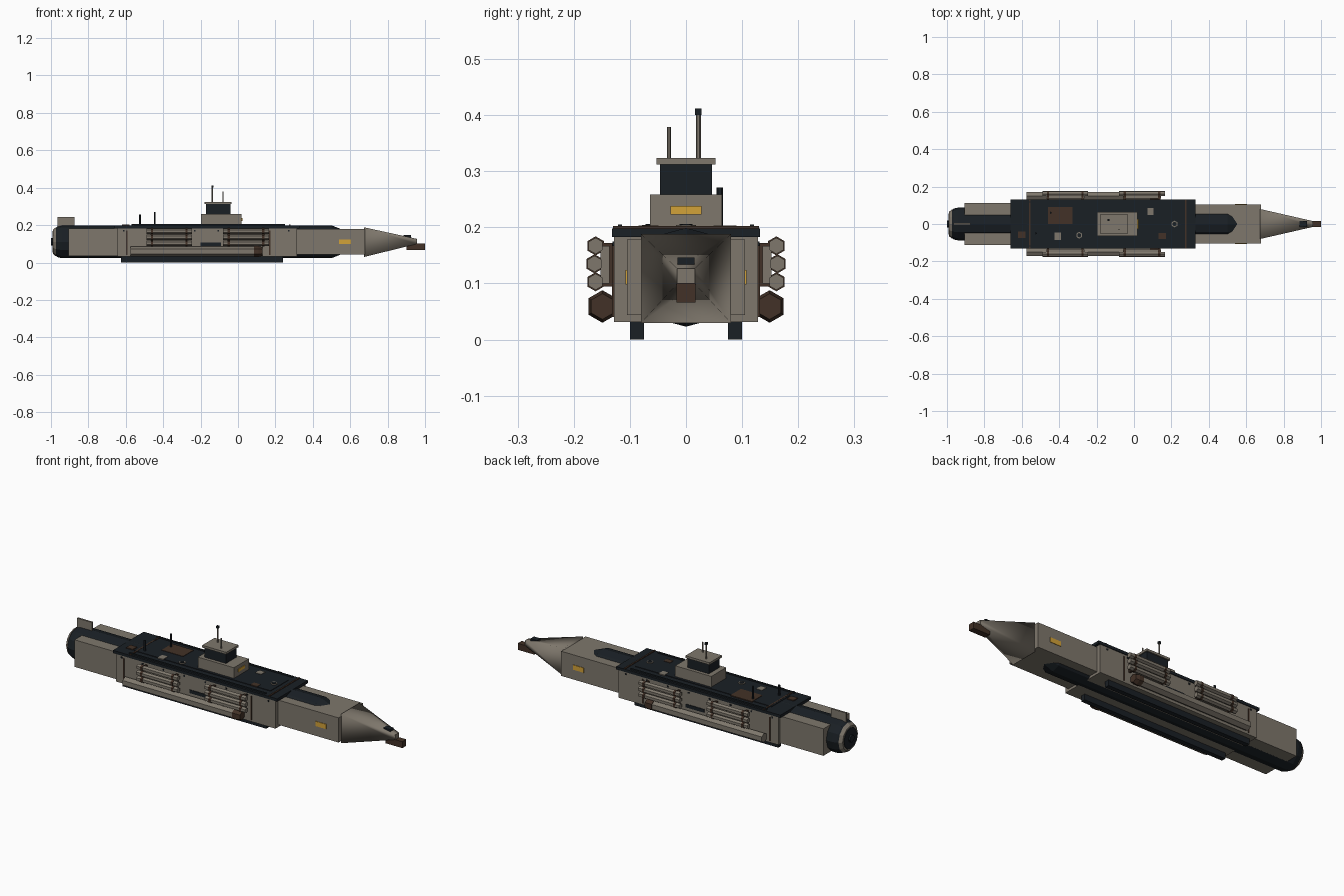
import bpy, bmesh, math

if "Cube" in bpy.data.objects:
    bpy.data.objects.remove(bpy.data.objects["Cube"])

def material(name, rgb):
    m = bpy.data.materials.new(name)
    m.diffuse_color = (*rgb, 1)
    m.use_nodes = True
    m.node_tree.nodes["Principled BSDF"].inputs["Base Color"].default_value = m.diffuse_color
    return m

TAN = material("tan_paint", (0.21, 0.185, 0.15))
DARK = material("dark_rubber", (0.010, 0.014, 0.018))
RUST = material("rust", (0.055, 0.031, 0.02))
AMBER = material("amber", (0.65, 0.36, 0.04))

def finish(name, bm, mat, smooth=False):
    bmesh.ops.recalc_face_normals(bm, faces=bm.faces)
    me = bpy.data.meshes.new(name)
    bm.to_mesh(me)
    bm.free()
    me.materials.append(mat)
    for p in me.polygons:
        p.use_smooth = smooth
    ob = bpy.data.objects.new(name, me)
    bpy.context.collection.objects.link(ob)
    return ob

def box(name, x, y, z, mat):
    """Box from (min, max) ranges."""
    bm = bmesh.new()
    bmesh.ops.create_cube(bm, size=1)
    for v in bm.verts:
        for i, (a, b) in enumerate((x, y, z)):
            v.co[i] = a if v.co[i] < 0 else b
    return finish(name, bm, mat)

def lathe(name, profile, cy, cz, mat, sides=6, phase=0.0):
    """Faceted body along x from (x, radius) rings; phase 0 puts a corner on top."""
    bm = bmesh.new()
    rings = []
    for x, r in profile:
        rings.append([bm.verts.new((x, cy + r * math.sin(phase + math.tau * i / sides),
                                    cz + r * math.cos(phase + math.tau * i / sides)))
                      for i in range(sides)])
    for a, b in zip(rings, rings[1:]):
        for i in range(sides):
            j = (i + 1) % sides
            bm.faces.new((a[i], a[j], b[j], b[i]))
    bm.faces.new(rings[0])
    bm.faces.new(rings[-1])
    return finish(name, bm, mat)

def post(name, x, y, z0, z1, r, mat, sides=6):
    bm = bmesh.new()
    bmesh.ops.create_cone(bm, cap_ends=True, segments=sides, radius1=r, radius2=r, depth=z1 - z0)
    bmesh.ops.translate(bm, verts=bm.verts, vec=(x, y, (z0 + z1) / 2))
    return finish(name, bm, mat)

def sym(a, b, s):
    return tuple(sorted((a * s, b * s)))

# Pressure core and stern
lathe("core", [(-0.985, 0.066), (-0.965, 0.082), (-0.94, 0.088), (0.50, 0.088), (0.60, 0.048)],
      0, 0.111, DARK, 12)
lathe("stern_ring", [(-0.988, 0.066), (-0.972, 0.079)], 0, 0.111, TAN, 12)
lathe("stern_plate", [(-0.991, 0.057), (-0.98, 0.057)], 0, 0.111, DARK, 12)
lathe("stern_hub", [(-1.0, 0.02), (-0.985, 0.02)], 0, 0.111, DARK, 8)
box("tail_fin", (-0.965, -0.875), (-0.005, 0.005), (0.18, 0.243), TAN)

# Hull sections
box("aft_hull", (-0.905, -0.64), (-0.112, 0.112), (0.035, 0.182), TAN)
box("mid_hull", (-0.645, 0.315), (-0.128, 0.128), (0.031, 0.184), TAN)
box("forward_hull", (0.31, 0.678), (-0.105, 0.105), (0.044, 0.178), TAN)

# Nose: four sided taper with soft shading
bm = bmesh.new()
rings = [[bm.verts.new((x, sy * w, zc + sz * h)) for sy, sz in ((-1, -1), (1, -1), (1, 1), (-1, 1))]
         for x, w, zc, h in ((0.675, 0.08, 0.109, 0.079), (0.955, 0.016, 0.113, 0.014))]
for i in range(4):
    j = (i + 1) % 4
    bm.faces.new((rings[0][i], rings[0][j], rings[1][j], rings[1][i]))
bm.faces.new(rings[0])
finish("nose", bm, TAN, True)
box("nose_tip", (0.95, 0.958), (-0.016, 0.016), (0.099, 0.127), TAN)
box("nose_ram", (0.90, 1.0), (-0.017, 0.017), (0.066, 0.101), RUST)
box("nose_sensor", (0.885, 0.925), (-0.015, 0.015), (0.125, 0.146), DARK)

# Deck and its fittings
box("deck", (-0.66, 0.328), (-0.132, 0.132), (0.183, 0.198), DARK)
box("deck_plate", (-0.57, 0.25), (-0.078, 0.078), (0.197, 0.201), DARK)
for i, x in enumerate((-0.557, 0.278)):
    box(f"deck_seam_{i}", (x - 0.004, x + 0.004), (-0.13, 0.13), (0.196, 0.202), RUST)
for i, (x, y, w, d, m) in enumerate(((-0.395, 0.045, 0.065, 0.045, RUST), (0.088, 0.067, 0.017, 0.018, TAN),
                                     (-0.408, -0.065, 0.017, 0.02, TAN), (-0.6, -0.057, 0.02, 0.018, RUST),
                                     (0.15, -0.064, 0.02, 0.015, RUST))):
    box(f"deck_patch_{i}", (x - w, x + w), (y - d, y + d), (0.196, 0.203), m)
for i, (x, y) in enumerate(((-0.293, -0.06), (0.217, 0.0))):
    post(f"hatch_rim_{i}", x, y, 0.197, 0.204, 0.018, TAN)
    post(f"hatch_lid_{i}", x, y, 0.197, 0.206, 0.012, DARK)
post("deck_post_aft", -0.525, -0.05, 0.195, 0.257, 0.006, DARK)
post("deck_post_fore", -0.445, 0.06, 0.195, 0.271, 0.006, DARK)

# Sail
box("sail_base", (-0.197, 0.02), (-0.064, 0.064), (0.197, 0.259), TAN)
box("sail_tower", (-0.17, -0.04), (-0.046, 0.046), (0.258, 0.313), DARK)
box("sail_roof", (-0.178, -0.034), (-0.053, 0.053), (0.312, 0.324), TAN)
box("sail_marker", (0.018, 0.023), (-0.028, 0.028), (0.223, 0.238), AMBER)
post("mast_tall", -0.137, 0.022, 0.32, 0.405, 0.0045, TAN)
box("mast_head", (-0.143, -0.131), (0.016, 0.028), (0.40, 0.412), DARK)
post("mast_short", -0.08, -0.03, 0.32, 0.379, 0.0035, TAN)

# Both flanks: racks, tubes, skids, trim
for s, side in ((-1, "front"), (1, "back")):
    for r, (x0, x1) in enumerate(((-0.49, -0.245), (-0.08, 0.165))):
        box(f"rack_bracket_{side}_{r}", (x0 + 0.02, x1 - 0.02), sym(0.136, 0.152, s), (0.1, 0.167), TAN)
        for x in (x0 + 0.03, x1 - 0.03):
            box(f"rack_arm_{side}_{r}", (x - 0.006, x + 0.006), sym(0.125, 0.15, s), (0.095, 0.172), RUST)
        for t, (y, z) in enumerate(((0.161, 0.167), (0.163, 0.135), (0.161, 0.103))):
            lathe(f"rack_tube_{side}_{r}_{t}", [(x0, 0.0145), (x1, 0.0145)], y * s, z, TAN)
            for x in (x0 + 0.03, x1 - 0.03):
                lathe(f"tube_strap_{side}_{r}_{t}", [(x - 0.006, 0.017), (x + 0.006, 0.017)], y * s, z, RUST)
    lathe(f"large_tube_{side}", [(-0.575, 0.0255), (0.09, 0.0255)], 0.149 * s, 0.059, TAN)
    lathe(f"large_tube_cap_{side}", [(0.085, 0.029), (0.11, 0.029), (0.13, 0.023)], 0.149 * s, 0.059, RUST)
    box(f"skid_{side}", (-0.625, 0.24), sym(0.075, 0.1, s), (0, 0.034), DARK)
    box(f"deck_rail_{side}", (-0.57, 0.25), sym(0.114, 0.121, s), (0.197, 0.205), DARK)
    box(f"hull_marker_{side}", (0.54, 0.605), sym(0.1, 0.1075, s), (0.098, 0.124), AMBER)
    box(f"side_vent_{side}", (-0.2, -0.09), sym(0.12, 0.131, s), (0.088, 0.106), DARK)
    for i, x in enumerate((-0.595, 0.17)):
        box(f"side_seam_{side}_{i}", (x - 0.003, x + 0.003), sym(0.12, 0.132, s), (0.04, 0.17), RUST)
    for i in range(8):
        x = -0.61 + i * 0.126
        box(f"rivet_{side}_{i}", (x - 0.004, x + 0.004), sym(0.12, 0.131, s), (0.167, 0.175), DARK)
